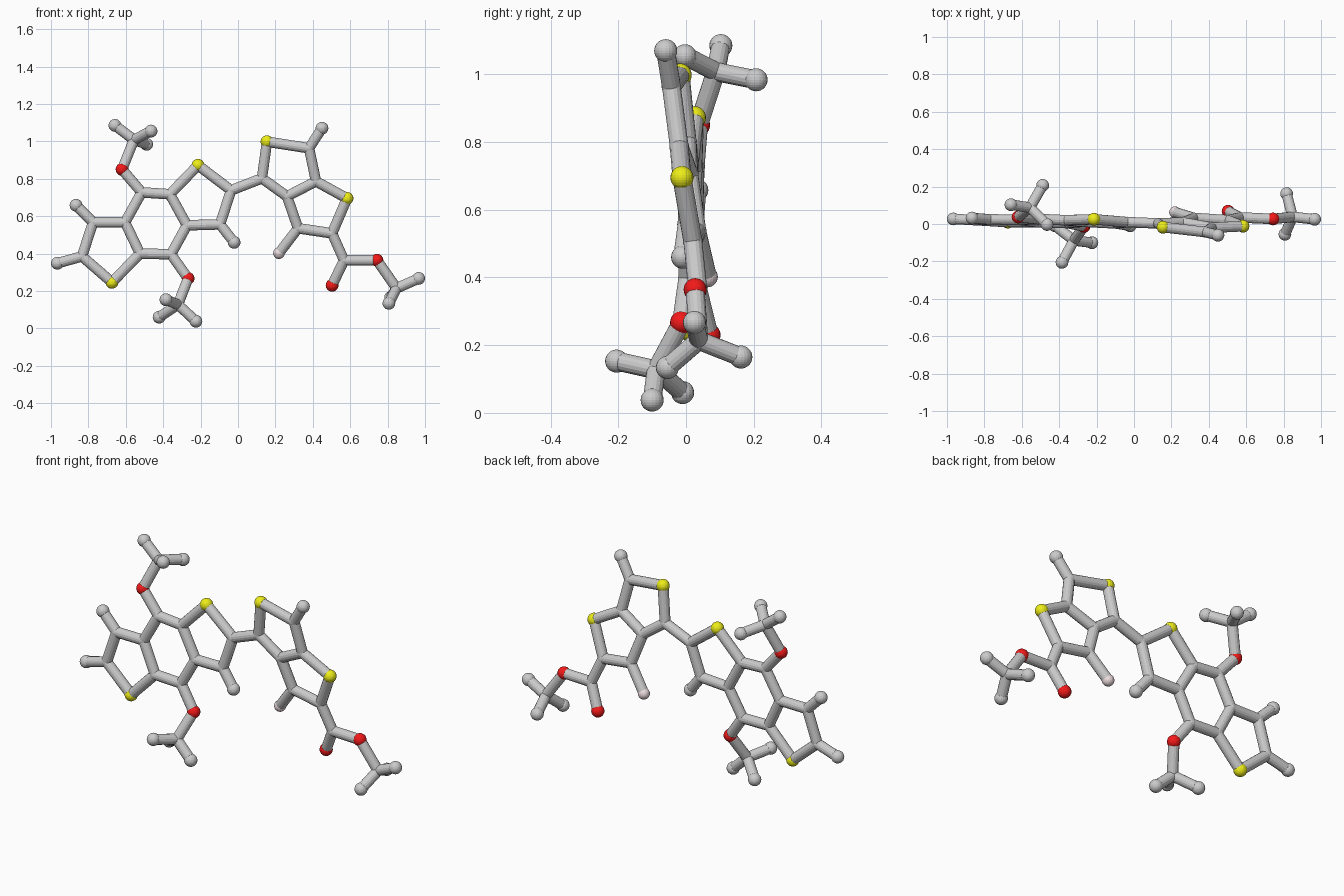
import bpy, bmesh
from mathutils import Vector, Matrix
from itertools import combinations

if "Cube" in bpy.data.objects:
    bpy.data.objects.remove(bpy.data.objects["Cube"])

TUBE_R = 0.028
MAX_BOND = 0.235
BALL_R = {"C": 0.029, "H": 0.034, "O": 0.034, "S": 0.034, "F": 0.031}
LABEL = {"C": "carbon_joints", "H": "end_balls", "O": "oxygen_balls",
         "S": "sulfur_balls", "F": "fluorine_ball"}
COLOUR = {"O": (0.9, 0.01, 0.01, 1), "S": (0.85, 0.85, 0.01, 1), "F": (0.85, 0.72, 0.74, 1)}

# Atom centres, grouped by part of the molecule
PARTS = {
    "left_ring_core": [
        ("S", -.674, .01, .246), ("C", -.834, .02, .385), ("H", -.966, .027, .348),
        ("C", -.775, .025, .567), ("H", -.866, .032, .658), ("C", -.604, .022, .567),
        ("C", -.515, .027, .727), ("C", -.364, .02, .717), ("C", -.273, .012, .551),
        ("C", -.358, .005, .396), ("C", -.524, .01, .400), ("S", -.214, .025, .872),
        ("C", -.037, .01, .738), ("C", -.096, .003, .556), ("H", -.021, -.01, .46)],
    "upper_methoxy": [
        ("O", -.620, .037, .850), ("C", -.556, .088, 1.008), ("H", -.658, .103, 1.085),
        ("H", -.465, -.003, 1.055), ("H", -.488, .207, .984)],
    "lower_methoxy": [
        ("O", -.267, -.013, .267), ("C", -.321, -.088, .127), ("H", -.422, -.01, .060),
        ("H", -.225, -.10, .038), ("H", -.385, -.205, .153)],
    "right_ring_core": [
        ("C", .128, .003, .802), ("S", .155, -.017, .998), ("C", .380, -.043, .963),
        ("H", .449, -.06, 1.07), ("C", .417, -.02, .786), ("C", .262, .008, .706),
        ("S", .583, -.012, .695), ("C", .503, .02, .508), ("C", .321, .032, .535),
        ("F", .219, .063, .402)],
    "ester_tail": [
        ("C", .567, .035, .364), ("O", .503, .068, .230), ("O", .743, .027, .364),
        ("C", .848, .038, .214), ("H", .966, .025, .267), ("H", .807, -.055, .134),
        ("H", .816, .162, .165)],
}

materials = {}
for element, rgba in COLOUR.items():
    materials[element] = bpy.data.materials.new(LABEL[element])
    materials[element].diffuse_color = rgba


def finish(name, bm, element=None):
    mesh = bpy.data.meshes.new(name)
    bm.to_mesh(mesh)
    bm.free()
    obj = bpy.data.objects.new(name, mesh)
    bpy.context.collection.objects.link(obj)
    if element in materials:
        mesh.materials.append(materials[element])


def add_tube(bm, a, b):
    d = b - a
    turn = d.to_track_quat("Z", "Y").to_matrix().to_4x4()
    bmesh.ops.create_cone(bm, cap_ends=True, segments=16, radius1=TUBE_R, radius2=TUBE_R,
                          depth=d.length, matrix=Matrix.Translation((a + b) / 2) @ turn)


# Balls: one object per element in each part
atoms = []
for part, rows in PARTS.items():
    by_element = {}
    for element, *xyz in rows:
        atoms.append((part, element, Vector(xyz)))
        by_element.setdefault(element, []).append(Vector(xyz))
    for element, points in by_element.items():
        bm = bmesh.new()
        for p in points:
            bmesh.ops.create_uvsphere(bm, u_segments=20, v_segments=14,
                                      radius=BALL_R[element], matrix=Matrix.Translation(p))
        finish(f"{part}_{LABEL[element]}", bm, element)

# Tubes: join every pair of neighbouring atoms
tubes = {part: bmesh.new() for part in PARTS}
for (_, e1, p1), (part, e2, p2) in combinations(atoms, 2):
    if (p2 - p1).length < MAX_BOND and not e1 == e2 == "H":
        add_tube(tubes[part], p1, p2)
for part, bm in tubes.items():
    finish(f"{part}_bond_tubes", bm)

for m in bpy.data.materials:
    if m.users and not m.is_grease_pencil:
        m.use_nodes = True
        m.node_tree.nodes["Principled BSDF"].inputs["Base Color"].default_value = m.diffuse_color
